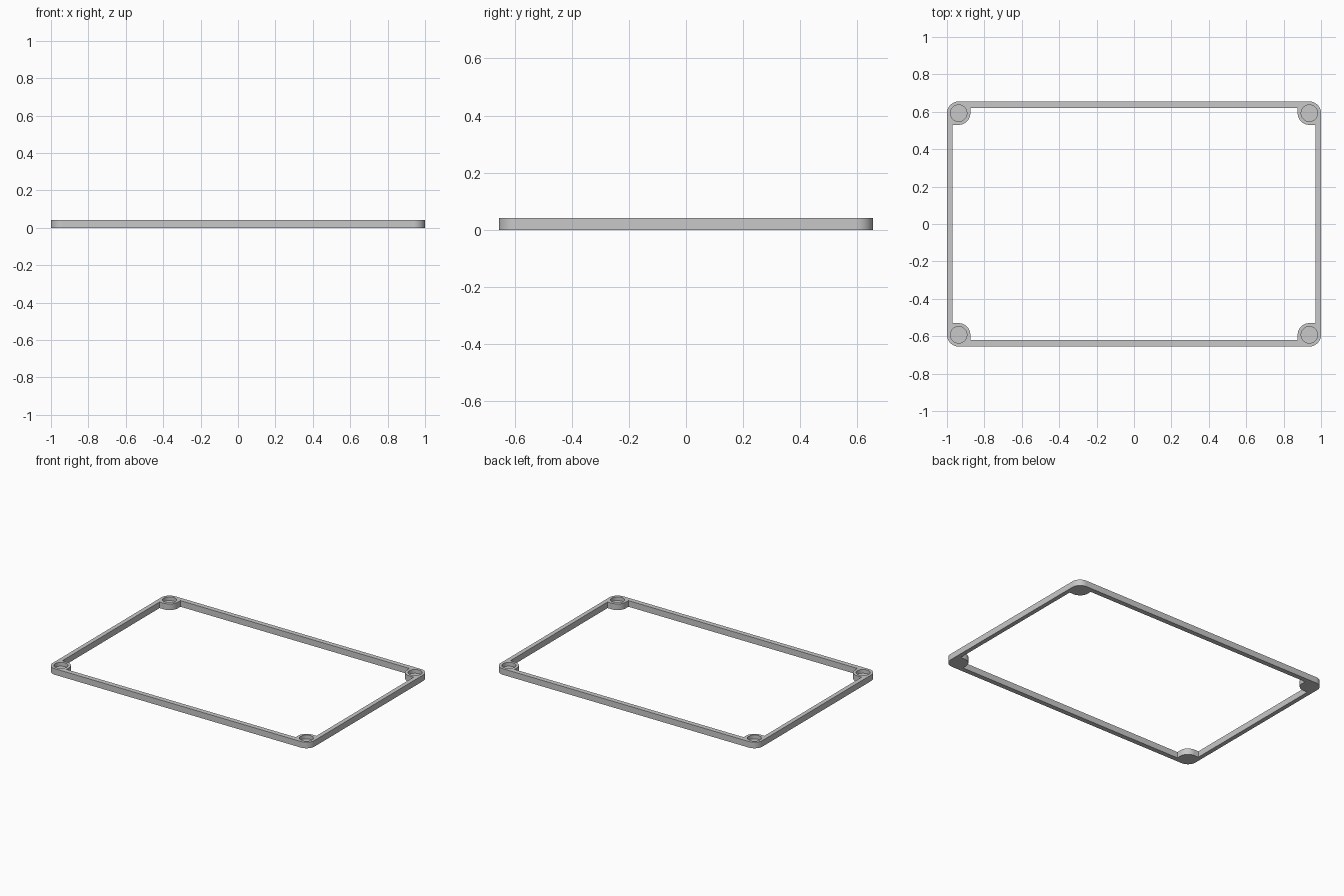
import bpy, bmesh
from math import pi, sin, cos

HALF_X, HALF_Y, HEIGHT = 1.0, 0.655, 0.042
WALL_X, WALL_Y = 0.03, 0.034        # thickness of side walls, front/back walls
BOSS_R, POCKET_R, POCKET_FLOOR = 0.0625, 0.044, 0.016
CX, CY = HALF_X - BOSS_R, HALF_Y - BOSS_R

cube = bpy.data.objects.get("Cube")
if cube:
    bpy.data.objects.remove(cube, do_unlink=True)

grey = bpy.data.materials.new("plain grey")
grey.use_nodes = True
colour = (0.58, 0.58, 0.58, 1)
grey.diffuse_color = colour
grey.node_tree.nodes["Principled BSDF"].inputs["Base Color"].default_value = colour


def arc(start, end, steps=16):
    """Points on the boss circle of the +x +y corner."""
    angles = [start + (end - start) * i / steps for i in range(steps + 1)]
    return [(CX + BOSS_R * cos(a), CY + BOSS_R * sin(a)) for a in angles]


def mirror_corners(corner):
    """Close a loop by repeating one corner's points in all four quadrants."""
    loop = []
    for sx, sy in ((1, 1), (-1, 1), (-1, -1), (1, -1)):
        points = corner if sx * sy > 0 else corner[::-1]
        loop += [(sx * x, sy * y) for x, y in points]
    return loop


def add_prism(bm, loop, bottom, top):
    face = bm.faces.new([bm.verts.new((x, y, bottom)) for x, y in loop])
    grown = bmesh.ops.extrude_face_region(bm, geom=[face])["geom"]
    verts = [g for g in grown if isinstance(g, bmesh.types.BMVert)]
    bmesh.ops.translate(bm, verts=verts, vec=(0, 0, top - bottom))


def finish(bm, name):
    bmesh.ops.recalc_face_normals(bm, faces=bm.faces)
    mesh = bpy.data.meshes.new(name)
    bm.to_mesh(mesh)
    bm.free()
    mesh.materials.append(grey)
    obj = bpy.data.objects.new(name, mesh)
    bpy.context.collection.objects.link(obj)
    return obj


# Solid plate with rounded outer corners
bm = bmesh.new()
add_prism(bm, mirror_corners(arc(0, pi / 2)), 0, HEIGHT)
frame = finish(bm, "corner_boss_frame")

# Cutter: central opening that leaves a boss in each corner, plus blind pockets
bm = bmesh.new()
opening = ([(HALF_X - WALL_X, CY - BOSS_R)] + arc(1.5 * pi, pi)
           + [(CX - BOSS_R, HALF_Y - WALL_Y)])
add_prism(bm, mirror_corners(opening), -0.1, 0.1)
for sx in (-1, 1):
    for sy in (-1, 1):
        ring = [2 * pi * i / 48 for i in range(48)]
        add_prism(bm, [(sx * CX + POCKET_R * cos(a), sy * CY + POCKET_R * sin(a))
                       for a in ring], POCKET_FLOOR, 0.1)
cutter = finish(bm, "opening_and_pocket_cutter")
cutter.hide_render = True

# Cut, then discard the cutter
cut = frame.modifiers.new("cut", 'BOOLEAN')
cut.operation = 'DIFFERENCE'
cut.solver = 'EXACT'
cut.object = cutter
bpy.context.view_layer.objects.active = frame
frame.select_set(True)
bpy.ops.object.modifier_apply(modifier=cut.name)
bpy.data.objects.remove(cutter, do_unlink=True)
bpy.ops.object.shade_smooth_by_angle()
